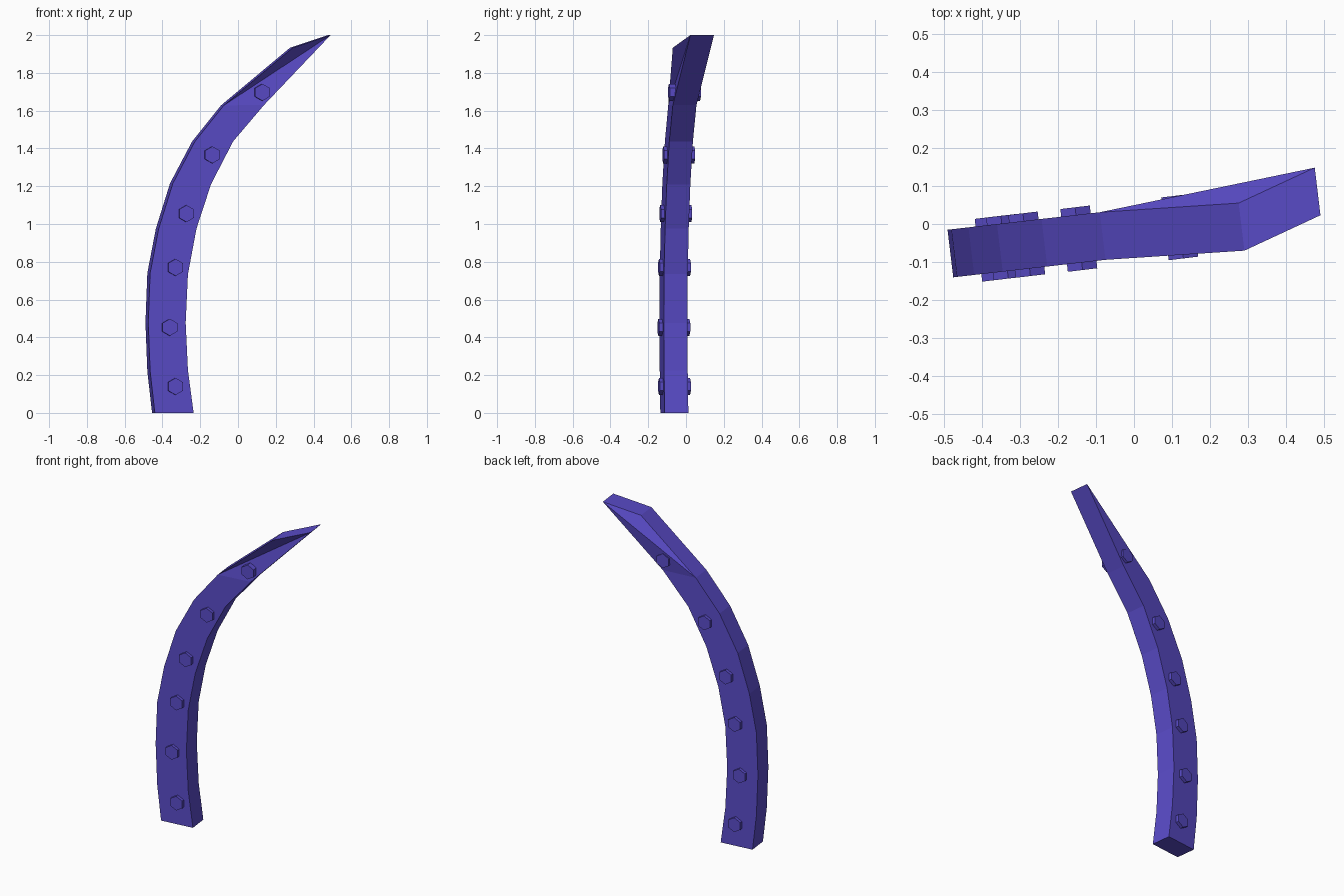
import bpy, bmesh, math
from mathutils import Matrix, Vector

if "Cube" in bpy.data.objects:
    bpy.data.objects.remove(bpy.data.objects["Cube"])

mat = bpy.data.materials.new("violet")
mat.diffuse_color = (0.10, 0.07, 0.57, 1)
mat.use_nodes = True
mat.node_tree.nodes["Principled BSDF"].inputs["Base Color"].default_value = mat.diffuse_color

THICK = Vector((-0.015, 0.125, 0))          # front face to back face


def front_y(x):
    return -0.0855 + 0.115 * x              # slightly turned front plane


def finish(bm, name):
    bmesh.ops.recalc_face_normals(bm, faces=bm.faces)
    me = bpy.data.meshes.new(name)
    bm.to_mesh(me)
    bm.free()
    me.materials.append(mat)
    ob = bpy.data.objects.new(name, me)
    bpy.context.collection.objects.link(ob)
    return ob


# Curved beam: outer and inner edge of the front face (x, z)
outer = [(-0.44, 0), (-0.465, 0.22), (-0.475, 0.477), (-0.465, 0.74), (-0.42, 0.975),
         (-0.345, 1.215), (-0.228, 1.437), (-0.075, 1.628), (0.29, 1.933)]
inner = [(-0.235, 0), (-0.265, 0.225), (-0.277, 0.477), (-0.265, 0.735), (-0.22, 0.975),
         (-0.143, 1.21), (-0.026, 1.437), (0.138, 1.63), (0.49, 2.0)]
bm = bmesh.new()
rings = []
for i, (o, n) in enumerate(zip(outer, inner)):
    last = i == len(outer) - 1
    a = Vector((o[0], -0.07 if last else front_y(o[0]), o[1]))
    b = Vector((n[0], 0.023 if last else front_y(n[0]), n[1]))
    rings.append([bm.verts.new(p) for p in (a, b, b + THICK, a + THICK)])
for r, s in zip(rings, rings[1:]):
    for k in (1, 3):                        # inner and outer sides
        m = (k + 1) % 4
        bm.faces.new((r[k], r[m], s[m], s[k]))
    for o, n in ((0, 1), (3, 2)):           # front and back, split for the twisted tip
        if s is rings[-1]:
            bm.faces.new((r[o], r[n], s[n]))
            bm.faces.new((r[o], s[n], s[o]))
        else:
            bm.faces.new((r[o], r[n], s[n], s[o]))
bm.faces.new(rings[0])
bm.faces.new(rings[-1])
finish(bm, "curved_beam")

# Hexagonal bolts running through the beam
bolts = [(-0.33, 0.14), (-0.36, 0.453), (-0.33, 0.77), (-0.272, 1.055),
         (-0.135, 1.366), (0.13, 1.697)]
turn = Matrix.Rotation(math.atan(0.12), 4, 'Z') @ Matrix.Rotation(math.pi / 2, 4, 'X')
for i, (x, z) in enumerate(bolts):
    bm = bmesh.new()
    bmesh.ops.create_cone(bm, cap_ends=True, segments=6, radius1=0.045,
                          radius2=0.045, depth=0.166)
    top = max(bm.verts, key=lambda v: v.co.y).co
    if abs(top.x) > 0.01:                   # put a corner at the top
        bmesh.ops.rotate(bm, verts=bm.verts, matrix=Matrix.Rotation(math.pi / 6, 3, 'Z'))
    centre = Vector((x, front_y(x), z)) + THICK / 2
    centre.x = x - 0.01
    bm.transform(Matrix.Translation(centre) @ turn)
    finish(bm, f"bolt_{i + 1}")
